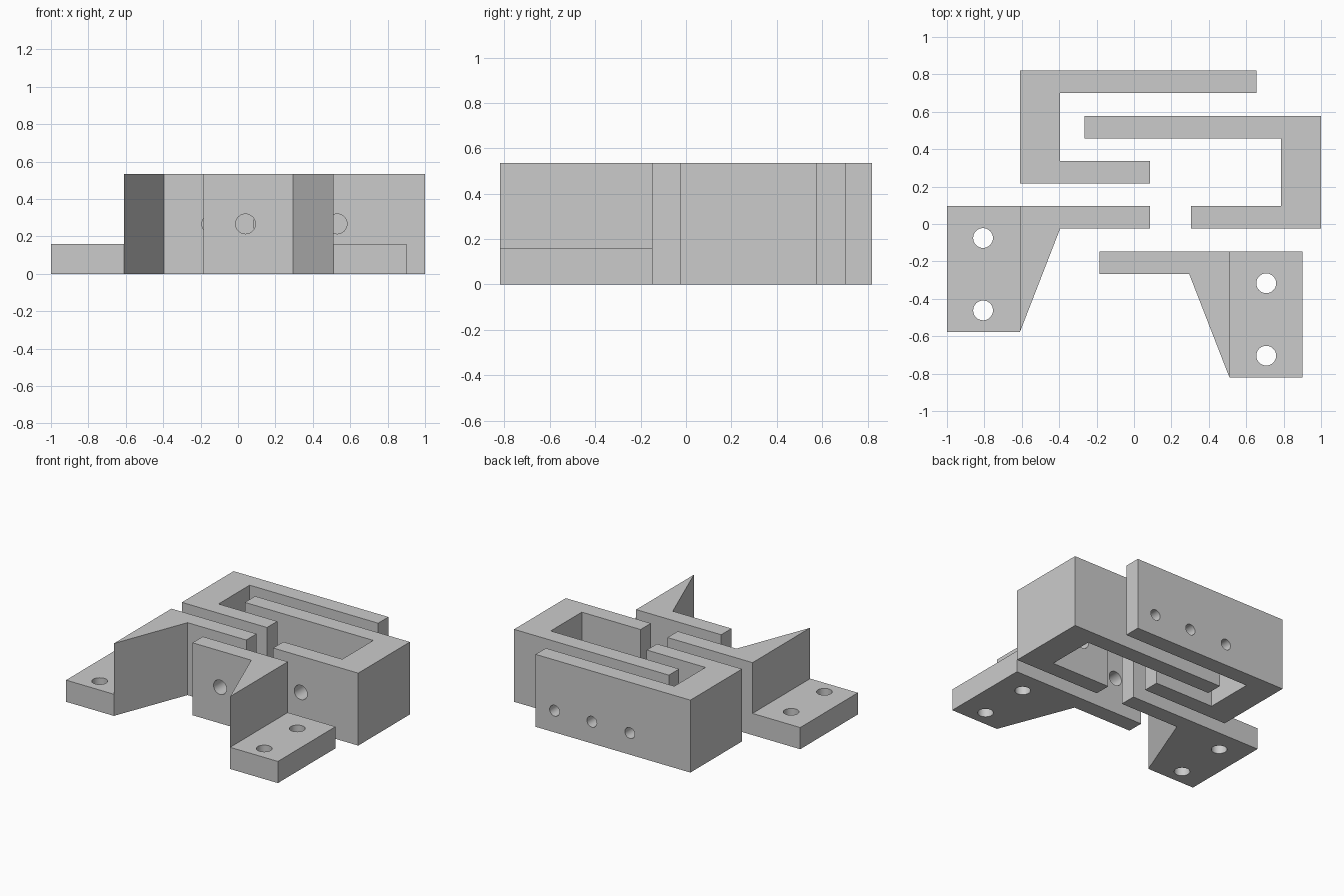
import bpy
import bmesh
from math import pi
from mathutils import Matrix, Vector

cube = bpy.data.objects.get("Cube")
if cube:
    bpy.data.objects.remove(cube, do_unlink=True)

HEIGHT = 0.535
FOOT_HEIGHT = 0.16
STEP_Y = -0.242      # offset from each left part to its mirrored partner

grey = bpy.data.materials.new("plain grey")
grey.use_nodes = True
COLOR = (0.6, 0.6, 0.6, 1)
grey.diffuse_color = COLOR
next(n for n in grey.node_tree.nodes
     if n.type == "BSDF_PRINCIPLED").inputs["Base Color"].default_value = COLOR


def add_object(name, mesh):
    obj = bpy.data.objects.new(name, mesh)
    bpy.context.collection.objects.link(obj)
    return obj


def to_object(name, bm):
    bmesh.ops.recalc_face_normals(bm, faces=bm.faces)
    mesh = bpy.data.meshes.new(name)
    bm.to_mesh(mesh)
    bm.free()
    return add_object(name, mesh)


def extrude_outline(name, points, bottom, top):
    bm = bmesh.new()
    face = bm.faces.new([bm.verts.new((x, y, bottom)) for x, y in points])
    result = bmesh.ops.extrude_face_region(bm, geom=[face])
    verts = [v for v in result["geom"] if isinstance(v, bmesh.types.BMVert)]
    bmesh.ops.translate(bm, verts=verts, vec=(0, 0, top - bottom))
    return to_object(name, bm)


def drill(name, center, radius, length, axis):
    bm = bmesh.new()
    turn = Matrix.Rotation(pi / 2, 4, "X") if axis == "Y" else Matrix()
    bmesh.ops.create_cone(bm, cap_ends=True, segments=32, radius1=radius,
                          radius2=radius, depth=length,
                          matrix=Matrix.Translation(Vector(center)) @ turn)
    return to_object(name, bm)


def cut(obj, cutters):
    for cutter in cutters:
        cutter.hide_render = True
        mod = obj.modifiers.new("cut", "BOOLEAN")
        mod.operation = "DIFFERENCE"
        mod.solver = "EXACT"
        mod.object = cutter
    bpy.context.view_layer.update()
    graph = bpy.context.evaluated_depsgraph_get()
    mesh = bpy.data.meshes.new_from_object(obj.evaluated_get(graph))
    obj.modifiers.clear()
    obj.data = mesh
    for cutter in cutters:
        bpy.data.objects.remove(cutter, do_unlink=True)


def finish(obj):
    obj.data.materials.clear()
    obj.data.materials.append(grey)
    bpy.ops.object.select_all(action="DESELECT")
    obj.select_set(True)
    bpy.context.view_layer.objects.active = obj
    bpy.ops.object.shade_smooth_by_angle(angle=0.5)


def mirrored_partner(obj, name, sum_x):
    mesh = obj.data.copy()
    mesh.transform(Matrix.Translation((sum_x, STEP_Y, 0)) @ Matrix.Diagonal((-1, 1, 1, 1)))
    mesh.flip_normals()
    return add_object(name, mesh)


# Hooked jaw: thick end wall, long rear arm and short front arm
right_jaw = extrude_outline("right_jaw", [
    (-0.61, 0.217), (0.085, 0.217), (0.085, 0.337), (-0.395, 0.337),
    (-0.395, 0.70), (0.655, 0.70), (0.655, 0.82), (-0.61, 0.82)], 0, HEIGHT)
# Three small screw holes in the long arm, one larger in the short arm
drills = [drill("screw_drill", (x, 0.76, 0.16), 0.04, 0.3, "Y")
          for x in (0.5, 0.195, -0.115)]
drills.append(drill("bolt_drill", (-0.14, 0.277, 0.267), 0.053, 0.3, "Y"))
cut(right_jaw, drills)
left_jaw = mirrored_partner(right_jaw, "left_jaw", 0.39)

# Mounting bracket: upright plate, tapered gusset and low foot
right_bracket = extrude_outline("right_bracket", [
    (-1.0, -0.578), (-0.61, -0.578), (-0.395, -0.025), (0.085, -0.025),
    (0.085, 0.095), (-1.0, 0.095)], 0, HEIGHT)
above_foot = extrude_outline("above_foot_cutter", [
    (-1.2, -0.8), (-0.61, -0.8), (-0.61, 0.3), (-1.2, 0.3)], FOOT_HEIGHT, 1)
drills = [drill("foot_drill", (-0.807, y, 0.08), 0.053, 0.4, "Z")
          for y in (-0.075, -0.462)]
drills.append(drill("bolt_drill", (-0.14, 0.035, 0.267), 0.053, 0.3, "Y"))
cut(right_bracket, [above_foot] + drills)
left_bracket = mirrored_partner(right_bracket, "left_bracket", -0.10)

for part in (right_jaw, left_jaw, right_bracket, left_bracket):
    finish(part)
